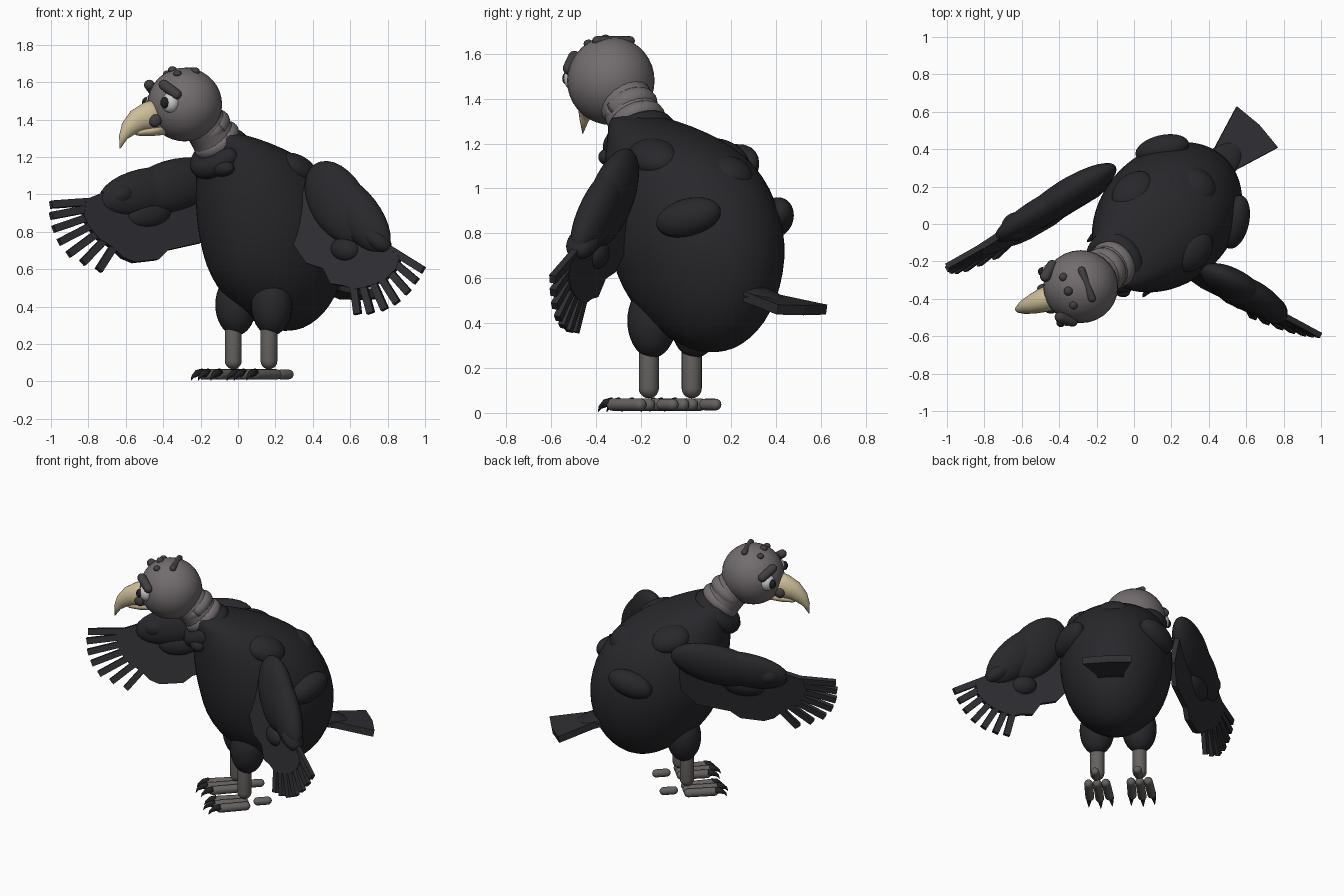
import bpy, bmesh, math
from mathutils import Vector as V, Matrix

if "Cube" in bpy.data.objects:
    bpy.data.objects.remove(bpy.data.objects["Cube"])


def mat(name, r, g, b):
    m = bpy.data.materials.new(name)
    m.diffuse_color = (r, g, b, 1)
    m.use_nodes = True
    m.node_tree.nodes["Principled BSDF"].inputs["Base Color"].default_value = m.diffuse_color
    return m


DARK = mat("feather", .021, .020, .024)
WING = mat("quill", .028, .027, .032)
SKIN = mat("skin", .17, .15, .155)
LEG = mat("leg", .13, .12, .115)
WART = mat("wart", .055, .05, .052)
BEAK = mat("horn", .6, .51, .31)
WHITE = mat("eye_white", .75, .75, .75)
BLACK = mat("claw", .015, .015, .015)

R = math.sqrt(.5)
UP = V((0, 0, 1))


def bird(t, s, z):
    """Body frame: t toward the tail, s to the bird's left."""
    return V((.07 + R * (t + s), -.07 + R * (t - s), z))


def bdir(t, s, z):
    return V((R * (t + s), R * (t - s), z))


def finish(name, bm, m, smooth=True):
    bmesh.ops.recalc_face_normals(bm, faces=bm.faces)
    me = bpy.data.meshes.new(name)
    bm.to_mesh(me)
    bm.free()
    for p in me.polygons:
        p.use_smooth = smooth
    o = bpy.data.objects.new(name, me)
    bpy.context.collection.objects.link(o)
    me.materials.append(m)
    return o


def loft(name, rings, m):
    bm = bmesh.new()
    rows = [[bm.verts.new(p) for p in r] for r in rings]
    n = len(rows[0])
    for a, b in zip(rows, rows[1:]):
        for i in range(n):
            bm.faces.new((a[i], a[(i + 1) % n], b[(i + 1) % n], b[i]))
    bm.faces.new(rows[0])
    bm.faces.new(rows[-1])
    return finish(name, bm, m)


def tube(name, path, m, squash=1, n=20):
    """Path of (point, radius)."""
    pts = [V(p) for p, r in path]
    rings = []
    for i, (p, r) in enumerate(path):
        d = (pts[min(i + 1, len(pts) - 1)] - pts[max(i - 1, 0)]).normalized()
        a = d.cross(UP)
        a = a.normalized() if a.length > .01 else V((1, 0, 0))
        b = a.cross(d)
        rings.append([pts[i] + a * r * math.cos(k * math.tau / n) +
                      b * r * squash * math.sin(k * math.tau / n) for k in range(n)])
    return loft(name, rings, m)


def capsule(name, p, q, r, m):
    p, q = V(p), V(q)
    d = (q - p).normalized()
    ang = [math.pi / 2 * k / 5 for k in range(6)]
    path = [(p - d * r * math.cos(a), max(r * math.sin(a), .001)) for a in ang]
    path += [(q + d * r * math.cos(a), max(r * math.sin(a), .001)) for a in ang[::-1]]
    return tube(name, path, m)


def ell(name, c, rad, m, axis=(1, 0, 0), nrm=(0, 0, 1)):
    """Ellipsoid, radii along axis, across, along normal."""
    a = V(axis).normalized()
    b = V(nrm).cross(a).normalized()
    M = Matrix((a * rad[0], b * rad[1], a.cross(b) * rad[2])).transposed().to_4x4()
    bm = bmesh.new()
    bmesh.ops.create_uvsphere(bm, u_segments=28, v_segments=18, radius=1,
                              matrix=Matrix.Translation(V(c)) @ M)
    return finish(name, bm, m)


def ring(name, c, axis, R0, r, m):
    q = V(axis).to_track_quat('Z', 'Y')
    rows = []
    for i in range(33):
        a = math.tau * i / 32
        e = V((math.cos(a), math.sin(a), 0))
        rows.append([V(c) + q @ (e * (R0 + r * math.cos(b)) + UP * r * math.sin(b))
                     for b in [math.tau * k / 12 for k in range(12)]])
    return loft(name, rows, m)


def plate(name, pts, thick, m):
    bm = bmesh.new()
    bm.faces.new([bm.verts.new(p) for p in pts])
    bmesh.ops.triangulate(bm, faces=bm.faces)
    o = finish(name, bm, m, False)
    s = o.modifiers.new("thick", 'SOLIDIFY')
    s.thickness, s.offset = thick, 0
    return o


# egg-shaped body: height, tail shift, half length, half width
prof = [(.27, .26, .02, .02), (.28, .26, .1, .09), (.33, .25, .19, .17), (.4, .23, .28, .235),
        (.5, .205, .36, .295), (.62, .185, .412, .335), (.75, .17, .43, .36), (.88, .14, .428, .357),
        (1.0, .105, .405, .34), (1.1, .06, .365, .31), (1.18, .005, .312, .27), (1.25, -.08, .235, .21),
        (1.3, -.17, .155, .155), (1.33, -.23, .08, .09)]
body = loft("body", [[bird(tc + A * math.cos(k * math.tau / 32), B * math.sin(k * math.tau / 32), z)
                      for k in range(32)] for z, tc, A, B in prof], DARK)
sub = body.modifiers.new("smooth", 'SUBSURF')
sub.levels = sub.render_levels = 1

# feather tufts on the back and flanks
for s in (-1, 1):
    ell("flank_tuft", bird(.39, s * .275, .87), (.15, .085, .075), DARK,
        bdir(.8, -s * .5, .25), bdir(.5, s * .8, 0))
    ell("shoulder_tuft", bird(.12, s * .225, 1.14), (.13, .1, .07), DARK, bdir(1, 0, -.3), bdir(.3, s * .5, .9))
    ell("chest_tuft", bird(-.29, s * .07, 1.14), (.05, .08, .045), DARK, bdir(1, 0, 0))
ell("back_tuft", bird(.38, 0, 1.06), (.1, .11, .075), DARK, bdir(.8, 0, -.6), bdir(.6, 0, .8))

# tail fan
tail = [(.4, .08, .55), (.6, .085, .505), (.83, .155, .46)]
plate("tail", [bird(t, s, z) for t, s, z in tail] +
      [bird(.845, 0, .457)] + [bird(t, -s, z) for t, s, z in tail[::-1]], .045, WING)
ell("tail_root", bird(.54, 0, .53), (.16, .09, .035), DARK, bdir(1, 0, -.22))

# legs, feet and claws
for s in (-.135, .135):
    ell("thigh", bird(.02, s, .41), (.11, .11, .165), DARK)
    capsule("shank", bird(0, s, .11), bird(0, s, .32), .045, LEG)
    capsule("hind_toe", bird(.085, s, .037), bird(.15, s, .037), .026, LEG)
    for k in (-1, 0, 1):
        e = -.185 if k == 0 else -.165
        capsule("toe", bird(.0, s + k * .055, .037), bird(e, s + k * .062, .037), .028, LEG)
        tube("claw", [(bird(e - .005, s + k * .066, .045), .024), (bird(e - .04, s + k * .07, .043), .018),
                      (bird(e - .068, s + k * .073, .025), .009), (bird(e - .08, s + k * .075, .004), .001)],
             BLACK, n=10)


# wings: outline and finger tips as (x, z), laid on the plane y = c + p x + q z
def wing(side, plane, outline, root, tips, arms):
    c, p, q = plane
    on = lambda x, z: V((x, c + p * x + q * z, z))
    nrm = V((-p, 1, -q)).normalized()
    plate(side + "_wing_plate", [on(*a) for a in outline], .035, WING)
    for t in tips:
        a, b = on(*root), on(*t)
        d = (b - a).normalized()
        w = d.cross(nrm) * .02
        a = a + (b - a) * .3
        plate(side + "_wing_finger", [a + w, b + w, b - w, a - w], .03, WING)
    for a, b, wd, th in arms:
        a, b = on(*a), on(*b)
        ell(side + "_wing_arm", (a + b) / 2, ((b - a).length / 2, wd, th), DARK, b - a, nrm)


wing("right", (.085, .55, .25),
     [(-.14, 1.12), (-.35, 1.14), (-.55, 1.07), (-.7, 1.02), (-.82, .97), (-.83, .88), (-.8, .82),
      (-.75, .76), (-.67, .71), (-.62, .66), (-.56, .635), (-.43, .65), (-.38, .7), (-.2, .74), (-.12, .85)],
     (-.5, .98),
     [(-1, .945), (-1, .885), (-.985, .815), (-.955, .745), (-.905, .68), (-.83, .635), (-.745, .595)],
     [((-.1, 1.12), (-.6, .97), .14, .085), ((-.25, 1.07), (-.74, .96), .125, .075),
      ((-.56, 1.01), (-.7, .98), .065, .075), ((-.36, .92), (-.6, .88), .08, .055)])
wing("left", (-.30, -.417, .198),
     [(.37, 1.08), (.48, 1.13), (.6, 1.04), (.7, .88), (.78, .74), (.87, .66), (.85, .6), (.8, .55),
      (.74, .52), (.68, .5), (.62, .49), (.57, .51), (.5, .52), (.46, .6), (.37, .63), (.3, .73), (.33, .9)],
     (.58, .85),
     [(.99, .595), (.955, .535), (.91, .475), (.85, .42), (.785, .385), (.71, .365), (.64, .36)],
     [((.41, 1.16), (.66, .75), .155, .085), ((.49, 1.09), (.79, .7), .12, .08),
      ((.67, .82), (.81, .7), .055, .07), ((.5, .72), (.65, .69), .065, .055)])

# neck with feather ruff and skin folds
nd = V((-.14, -.1, .2))
ring("ruff", (-.10, -.205, 1.215), nd, .115, .06, DARK)
tube("neck", [((-.07, -.18, 1.19), .13), ((-.12, -.22, 1.29), .125), ((-.17, -.255, 1.36), .118),
              ((-.25, -.31, 1.45), .14)], SKIN)
ring("neck_fold", (-.115, -.22, 1.29), nd, .09, .045, SKIN)
ring("neck_fold", (-.155, -.245, 1.355), nd, .075, .05, SKIN)

# head, in its own turned frame: f forward, l left, u up
HC = V((-.285, -.335, 1.48))
F, L = V((-.94, -.34, 0)), V((.34, -.94, 0))
hd = lambda f, l, u: HC + F * f + L * l + UP * u
ell("head", HC, (.2, .195, .197), SKIN)
tube("upper_beak", [(hd(.13, 0, -.05), .072), (hd(.21, 0, -.065), .066), (hd(.27, 0, -.088), .054),
                    (hd(.32, 0, -.13), .038), (hd(.35, 0, -.175), .02), (hd(.368, 0, -.235), .002)], BEAK, 1.2)
tube("lower_beak", [(hd(.12, 0, -.13), .05), (hd(.2, 0, -.14), .045), (hd(.27, 0, -.147), .03),
                    (hd(.3, 0, -.15), .004)], BEAK, .65)
for s in (-1, 1):
    ell("eye", hd(.125, s * .125, .01), (.05, .05, .055), WHITE)
    ell("pupil", hd(.165, s * .145, .01), (.024, .024, .03), BLACK)
    capsule("brow", hd(.16, s * .115, .105), hd(.105, s * .16, .055), .028, WART)
    ell("mouth_corner", hd(.19, s * .058, -.085), (.035, .025, .035), WART)
    ell("wart", hd(.07, s * .08, .165), (.022, .022, .018), WART)
capsule("crest_fold", hd(-.035, -.08, .178), hd(-.035, .08, .178), .02, WART)
ell("wart", hd(.07, 0, .185), (.024, .024, .02), WART)
